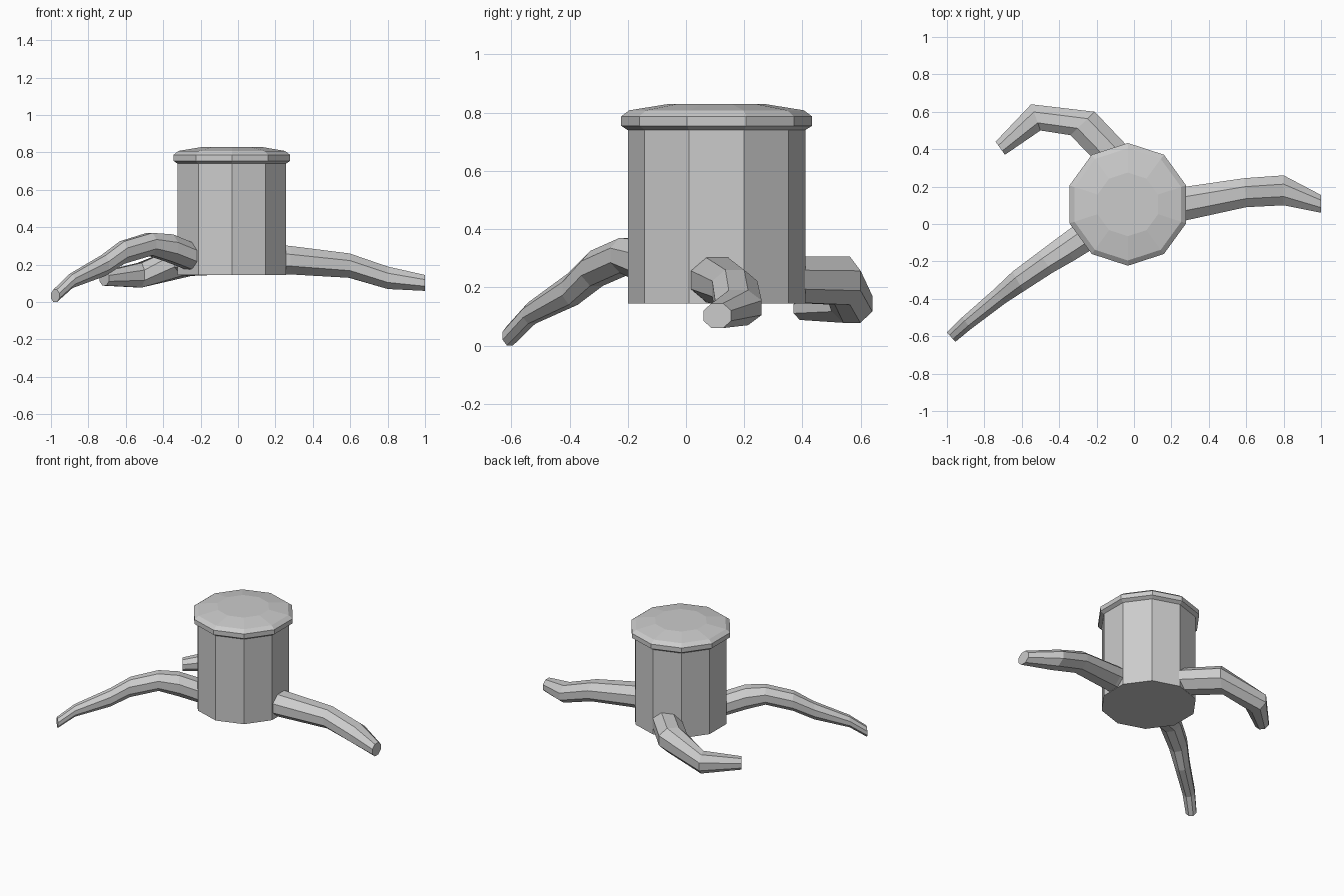
import bpy, bmesh, math

if "Cube" in bpy.data.objects:
    bpy.data.objects.remove(bpy.data.objects["Cube"])

CENTRE = (-0.033, 0.105)


def loft(name, rings):
    """Skin matching rings of points and close both ends."""
    bm = bmesh.new()
    loops = [[bm.verts.new(p) for p in ring] for ring in rings]
    n = len(loops[0])
    for a, b in zip(loops, loops[1:]):
        for i in range(n):
            j = (i + 1) % n
            bm.faces.new((a[i], a[j], b[j], b[i]))
    bm.faces.new(loops[0])
    bm.faces.new(loops[-1])
    bmesh.ops.recalc_face_normals(bm, faces=bm.faces)
    mesh = bpy.data.meshes.new(name)
    bm.to_mesh(mesh)
    bm.free()
    obj = bpy.data.objects.new(name, mesh)
    bpy.context.collection.objects.link(obj)
    return obj


def decagon(r, z):
    angles = [math.radians(-90 + 36 * k) for k in range(10)]
    return [(CENTRE[0] + r * math.cos(a), CENTRE[1] + r * math.sin(a), z) for a in angles]


def root_section(xl, yl, xr, yr, lo, hi):
    """Upright octagon between a left and a right edge point."""
    cx, cy, cz = (xl + xr) / 2, (yl + yr) / 2, (lo + hi) / 2
    ring = []
    for k in range(8):
        a = math.radians(22.5 + 45 * k)
        s = math.cos(a) / math.cos(math.radians(22.5))
        t = math.sin(a) / math.cos(math.radians(22.5))
        ring.append((cx + s * (xl - cx), cy + s * (yl - cy), cz + t * (hi - lo) / 2))
    return ring


# Ten-sided trunk and its overhanging, slightly domed top
loft("stump_trunk", [decagon(0.305, 0.145), decagon(0.305, 0.75)])
cap_profile = [(0.305, 0.74), (0.328, 0.755), (0.328, 0.787), (0.30, 0.808), (0.17, 0.829)]
loft("stump_top", [decagon(r, z) for r, z in cap_profile])

# Roots: left edge x y, right edge x y, bottom z, top z
roots = {
    "right_root": [
        (0.18, 0.19, 0.18, 0.01, 0.148, 0.31),
        (0.28, 0.20, 0.28, 0.02, 0.148, 0.30),
        (0.59, 0.245, 0.60, 0.09, 0.13, 0.26),
        (0.80, 0.26, 0.80, 0.10, 0.07, 0.19),
        (1.00, 0.155, 1.00, 0.06, 0.06, 0.145)],
    "front_left_root": [
        (-0.24, 0.05, -0.15, -0.09, 0.148, 0.29),
        (-0.41, -0.075, -0.32, -0.195, 0.215, 0.362),
        (-0.51, -0.15, -0.435, -0.26, 0.25, 0.37),
        (-0.65, -0.255, -0.59, -0.36, 0.205, 0.325),
        (-0.75, -0.35, -0.69, -0.425, 0.14, 0.25),
        (-0.92, -0.50, -0.87, -0.56, 0.075, 0.148),
        (-1.00, -0.58, -0.955, -0.63, 0.0, 0.067)],
    "back_left_root": [
        (-0.18, 0.31, -0.01, 0.39, 0.148, 0.305),
        (-0.34, 0.475, -0.21, 0.60, 0.14, 0.305),
        (-0.50, 0.50, -0.55, 0.64, 0.078, 0.21),
        (-0.69, 0.37, -0.74, 0.44, 0.088, 0.165)],
}
for name, sections in roots.items():
    loft(name, [root_section(*s) for s in sections])
